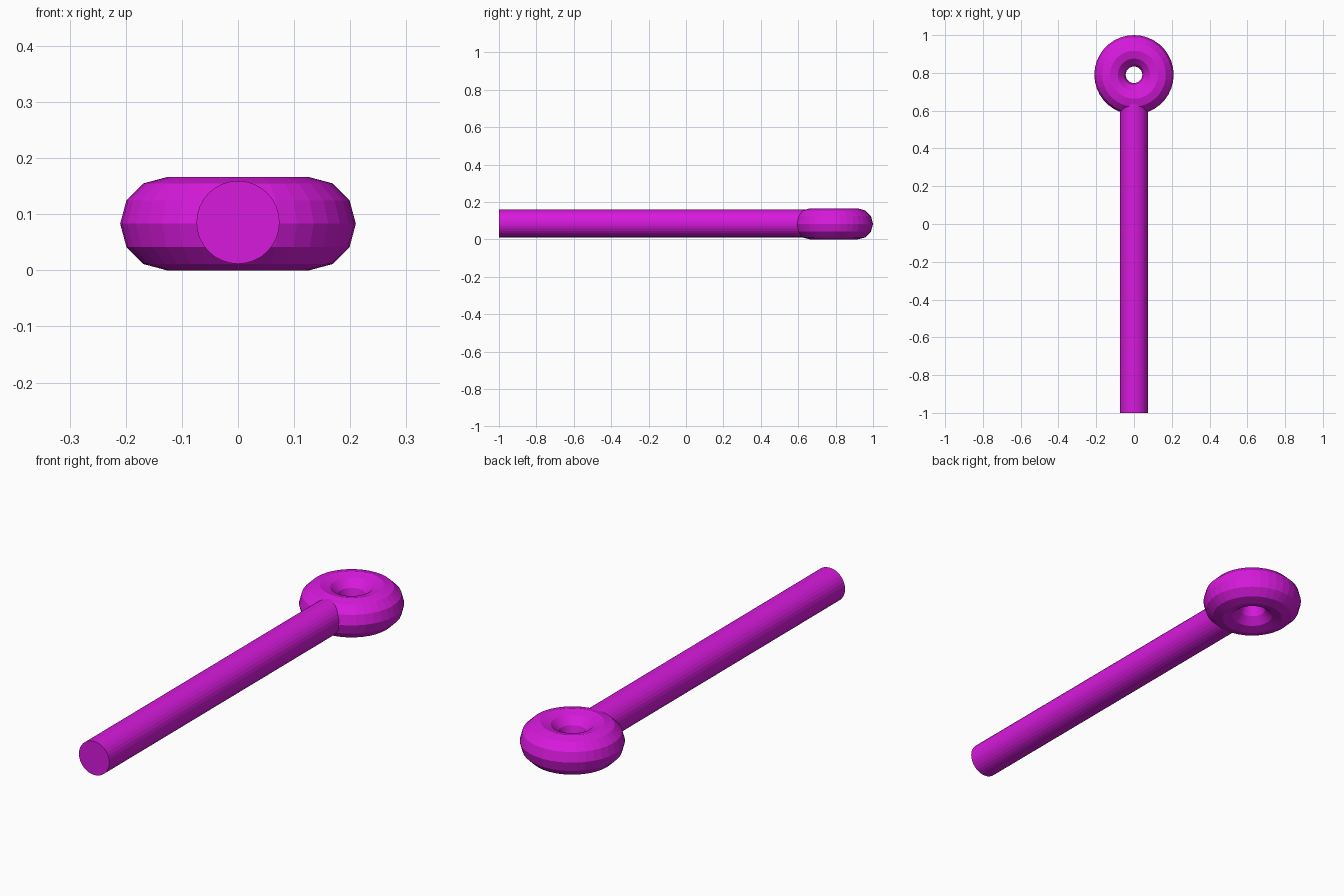
import bpy, math

if "Cube" in bpy.data.objects:
    bpy.data.objects.remove(bpy.data.objects["Cube"])

mat = bpy.data.materials.new("magenta")
mat.diffuse_color = (0.68, 0.01, 0.72, 1)
mat.use_nodes = True
mat.node_tree.nodes["Principled BSDF"].inputs["Base Color"].default_value = mat.diffuse_color

R, r = 0.127, 0.083      # ring radius and tube radius
ring_y = 1 - R - r

# round eye at the back end
bpy.ops.mesh.primitive_torus_add(major_segments=36, minor_segments=12,
                                 major_radius=R, minor_radius=r,
                                 location=(0, ring_y, r))
eye = bpy.context.object
eye.name = "ring_eye"
eye.data.materials.append(mat)

# straight shank running into the ring wall
y0, y1 = -1.0, ring_y - R
bpy.ops.mesh.primitive_cylinder_add(vertices=32, radius=0.074, depth=y1 - y0,
                                    location=(0, (y0 + y1) / 2, 0.0855),
                                    rotation=(math.pi / 2, 0, 0))
shank = bpy.context.object
shank.name = "shank"
shank.data.materials.append(mat)
